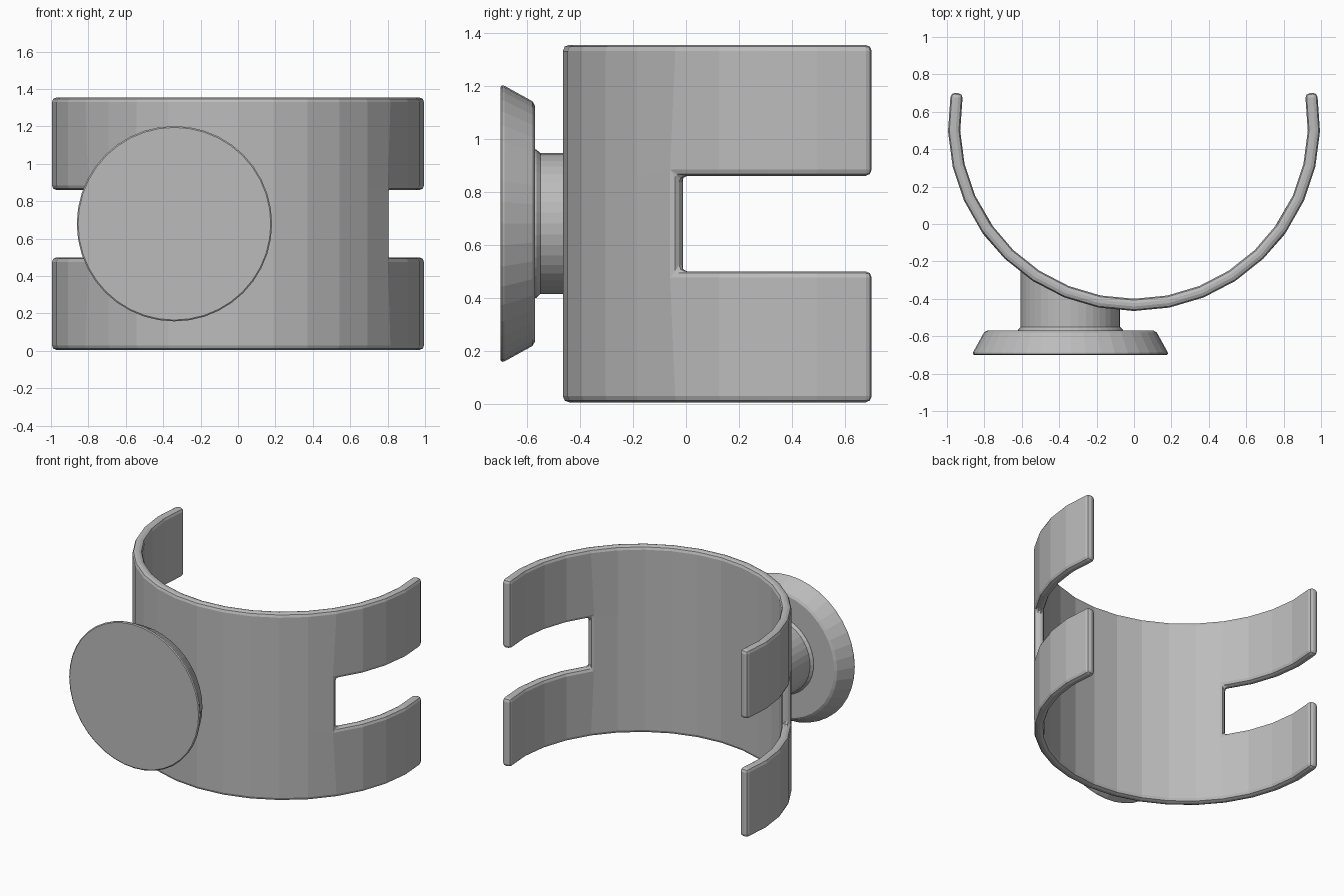
import bpy, bmesh, math
from mathutils import Vector

cube = bpy.data.objects.get("Cube")
if cube:
    bpy.data.objects.remove(cube)

grey = bpy.data.materials.new("plain grey")
grey.use_nodes = True
colour = (0.5, 0.5, 0.5, 1)
grey.diffuse_color = colour
grey.node_tree.nodes["Principled BSDF"].inputs["Base Color"].default_value = colour

CENTRE_Y, OUTER, WALL = 0.53, 0.995, 0.065


def make_object(name, bm):
    mesh = bpy.data.meshes.new(name)
    bm.to_mesh(mesh)
    bm.free()
    mesh.materials.append(grey)
    obj = bpy.data.objects.new(name, mesh)
    bpy.context.collection.objects.link(obj)
    return obj


# Open cuff: a curved sheet with a slot running in from each end
half = [11 * i for i in range(9)] + [100]
angles = [-a for a in reversed(half[1:])] + half
rows = [0.005, 0.50, 0.86, 1.355]
bm = bmesh.new()
grid = [[bm.verts.new((OUTER * math.sin(math.radians(a)),
                       CENTRE_Y - OUTER * math.cos(math.radians(a)), z))
         for z in rows] for a in angles]
for i in range(len(angles) - 1):
    in_slot = abs(angles[i] + angles[i + 1]) / 2 > 55
    for j in range(3):
        if not (j == 1 and in_slot):
            bm.faces.new((grid[i][j], grid[i + 1][j], grid[i + 1][j + 1], grid[i][j + 1]))
cuff = make_object("cuff", bm)
solid = cuff.modifiers.new("wall", 'SOLIDIFY')
solid.thickness = WALL
solid.offset = -1
solid.use_even_offset = True
bevel = cuff.modifiers.new("rounded edges", 'BEVEL')
bevel.width = 0.024
bevel.segments = 2
bevel.limit_method = 'ANGLE'
bevel.angle_limit = math.radians(40)


# Round parts turned about an axis along y
def turned(name, profile, sides, cap_front, fit_to_cuff):
    bm = bmesh.new()
    rings = []
    for y, r in profile:
        rings.append([bm.verts.new((-0.34 + r * math.cos(math.tau * k / sides), y,
                                    0.68 + r * math.sin(math.tau * k / sides)))
                      for k in range(sides)])
    for a, b in zip(rings, rings[1:]):
        for k in range(sides):
            n = (k + 1) % sides
            bm.faces.new((a[k], b[k], b[n], a[n]))
    if cap_front:
        bm.faces.new(rings[0])
        bm.faces.new(list(reversed(rings[-1])))
    if fit_to_cuff:
        # The far end of the stem follows the middle of the cuff wall
        for v in rings[-1]:
            v.co.y = CENTRE_Y - math.sqrt((OUTER - WALL / 2) ** 2 - v.co.x ** 2)
    bmesh.ops.recalc_face_normals(bm, faces=bm.faces)
    return make_object(name, bm)


turned("knob_disc", [(-0.70, 0.515), (-0.695, 0.522), (-0.685, 0.52),
                     (-0.58, 0.462), (-0.57, 0.445)], 40, True, False)
turned("knob_stem", [(-0.575, 0.282), (-0.565, 0.28), (-0.55, 0.266), (-0.46, 0.266)],
       40, False, True)
